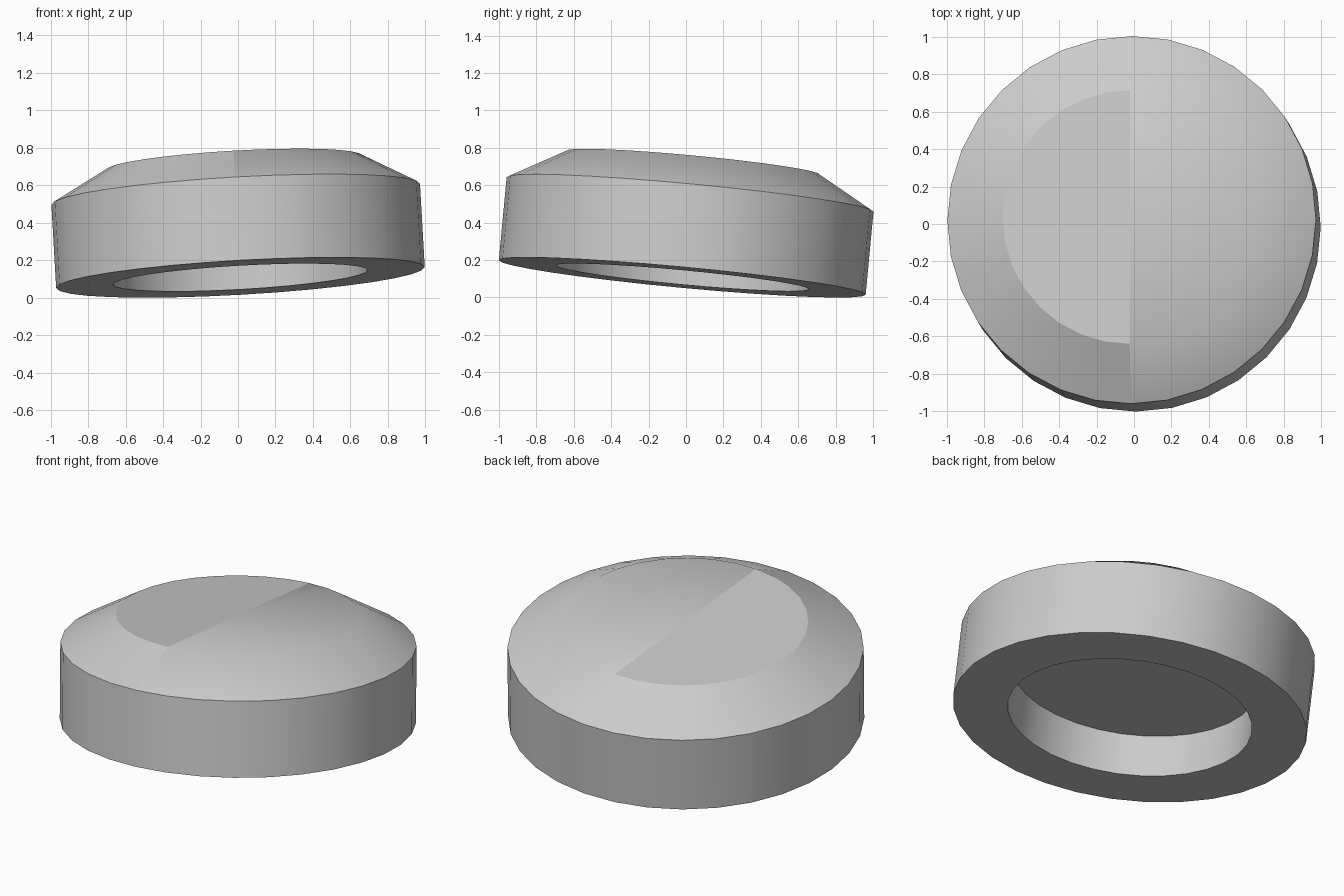
import bpy, bmesh, math
from mathutils import Vector, Matrix

if "Cube" in bpy.data.objects:
    bpy.data.objects.remove(bpy.data.objects["Cube"], do_unlink=True)

SIDES = 32
# Closed profile (radius, height): recess ceiling, recess wall, base, side wall, bevel, top
PROFILE = [(0, 0.25), (0.68, 0.25), (0.68, 0), (0.985, 0), (0.985, 0.447), (0.68, 0.617), (0, 0.617)]

# Single grey material
grey = bpy.data.materials.new("plain_grey")
grey.use_nodes = True
grey.diffuse_color = (0.6, 0.6, 0.6, 1)
grey.node_tree.nodes["Principled BSDF"].inputs["Base Color"].default_value = grey.diffuse_color

# Lathe the profile around z
bm = bmesh.new()
rings = []
for r, z in PROFILE:
    count = SIDES if r else 1
    rings.append([bm.verts.new((r * math.cos(math.tau * i / SIDES), r * math.sin(math.tau * i / SIDES), z))
                  for i in range(count)])
for a, b in zip(rings, rings[1:]):
    for i in range(SIDES):
        j = (i + 1) % SIDES
        corners = [a[i % len(a)], a[j % len(a)], b[j % len(b)], b[i % len(b)]]
        bm.faces.new(list(dict.fromkeys(corners)))
bmesh.ops.recalc_face_normals(bm, faces=bm.faces)
for f in bm.faces:
    f.smooth = True

# Sharp rims, with the top rim blended away on the left (+x) half
for a in rings[1:5]:
    for i in range(SIDES):
        bm.edges.get((a[i], a[(i + 1) % SIDES])).smooth = False
rim, outer, apex = rings[5], rings[4], rings[6][0]
front, back = SIDES * 3 // 4, SIDES // 4
for i in range(back, front):
    bm.edges.get((rim[i], rim[i + 1])).smooth = False
for i in (front, back):
    bm.edges.get((rim[i], apex)).smooth = False
bm.edges.get((rim[front], outer[front])).smooth = False

# Tilt the whole disc and stand it on the ground
axis = Vector((-0.057, 0.094, 1)).normalized()
tilt = Vector((0, 0, 1)).rotation_difference(axis).to_matrix().to_4x4()
bm.transform(Matrix.Translation((0.013, -0.02, 0.107)) @ tilt)

mesh = bpy.data.meshes.new("tilted_cap")
bm.to_mesh(mesh)
bm.free()
mesh.materials.append(grey)
cap = bpy.data.objects.new("tilted_cap", mesh)
bpy.context.collection.objects.link(cap)
